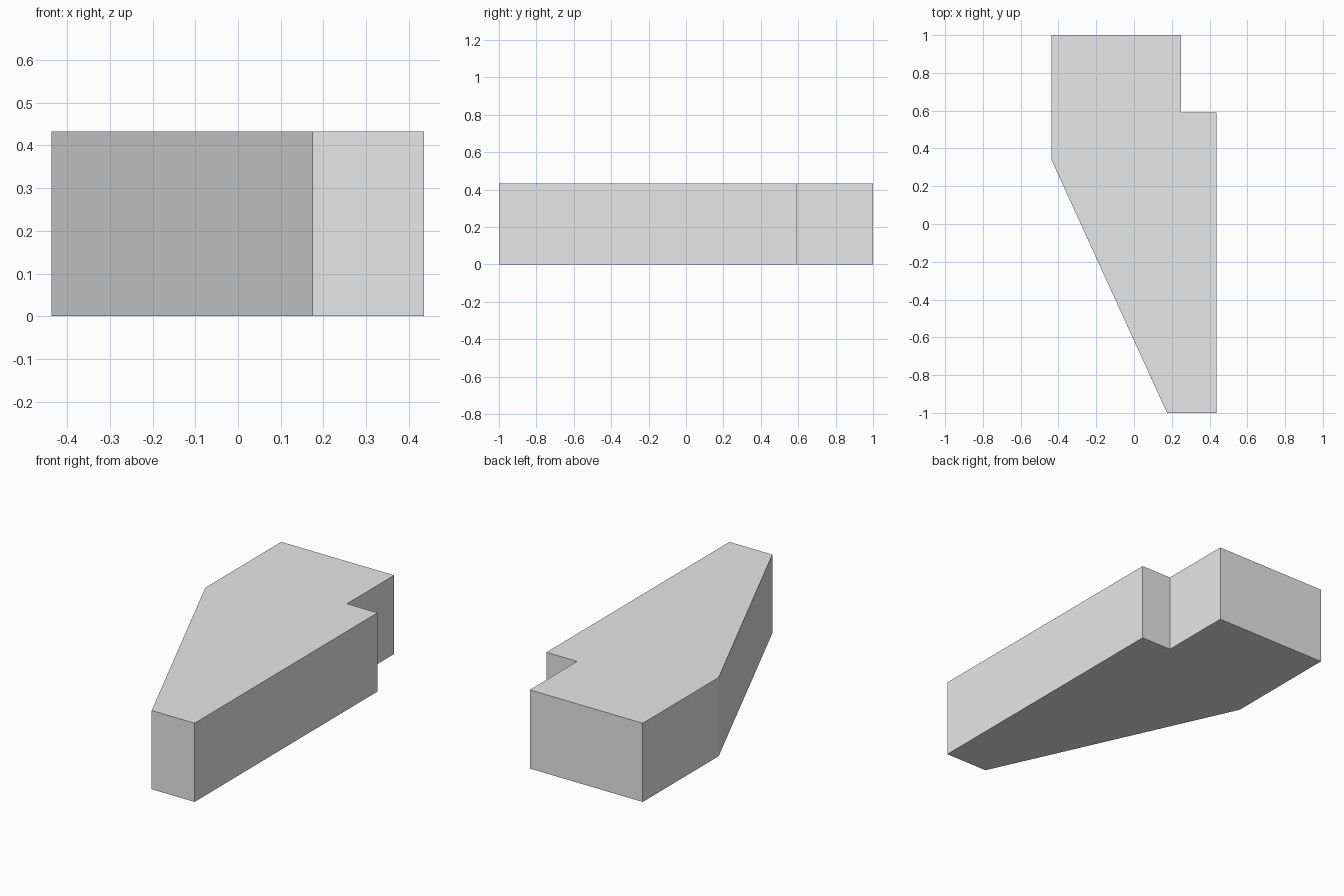
import bpy
import bmesh

cube = bpy.data.objects.get("Cube")
if cube:
    bpy.data.objects.remove(cube, do_unlink=True)

HEIGHT = 0.433

# Plain grey material
grey = bpy.data.materials.new("light_grey")
grey.use_nodes = True
colour = (0.8, 0.8, 0.8, 1.0)
grey.diffuse_color = colour
grey.node_tree.nodes["Principled BSDF"].inputs["Base Color"].default_value = colour

# Plan outline: tapered front, notched back left corner
outline = [
    (0.175, -1.0), (0.436, -1.0), (0.436, 0.59), (0.25, 0.59),
    (0.25, 1.0), (-0.437, 1.0), (-0.437, 0.34),
]

# Extrude the outline into a solid block
bm = bmesh.new()
base = bm.faces.new([bm.verts.new((x, y, 0)) for x, y in outline])
result = bmesh.ops.extrude_face_region(bm, geom=[base], use_keep_orig=True)
top_verts = [v for v in result["geom"] if isinstance(v, bmesh.types.BMVert)]
bmesh.ops.translate(bm, verts=top_verts, vec=(0, 0, HEIGHT))
bmesh.ops.recalc_face_normals(bm, faces=bm.faces[:])

mesh = bpy.data.meshes.new("tapered_block")
bm.to_mesh(mesh)
bm.free()
mesh.materials.append(grey)
block = bpy.data.objects.new("tapered_block", mesh)
bpy.context.collection.objects.link(block)
